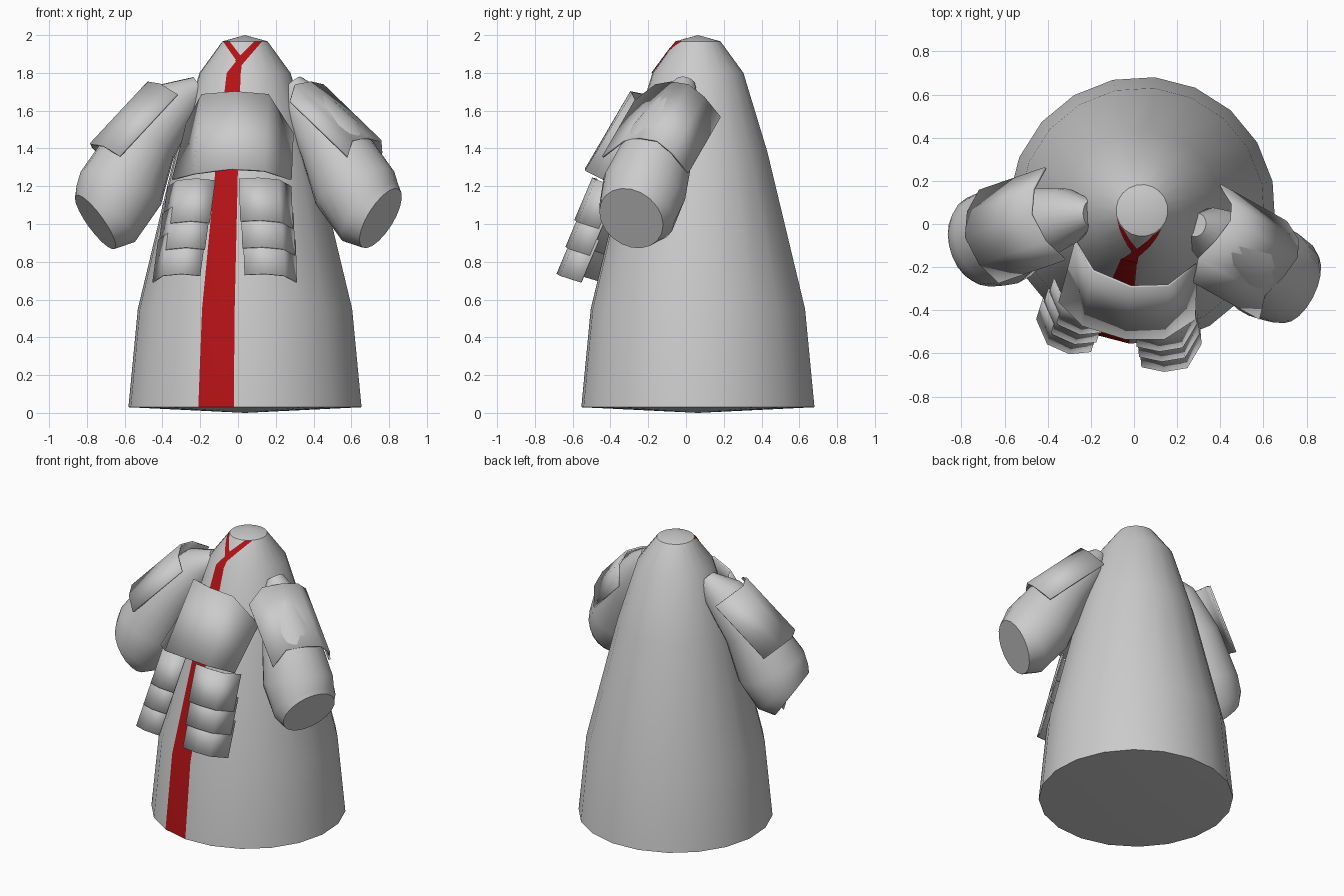
import bpy, bmesh, math
from mathutils import Vector
from mathutils.bvhtree import BVHTree

if "Cube" in bpy.data.objects:
    bpy.data.objects.remove(bpy.data.objects["Cube"])

CX, CY, N = 0.037, 0.063, 20

red = bpy.data.materials.new("red_trim")
red.diffuse_color = (0.45, 0.006, 0.008, 1)
red.use_nodes = True
red.node_tree.nodes["Principled BSDF"].inputs["Base Color"].default_value = red.diffuse_color
grey = bpy.data.materials.new("grey_cloth")
grey.diffuse_color = (0.8, 0.8, 0.8, 1)
grey.use_nodes = True
grey.node_tree.nodes["Principled BSDF"].inputs["Base Color"].default_value = grey.diffuse_color


def finish(name, bm, angle=40, thickness=0):
    bmesh.ops.recalc_face_normals(bm, faces=bm.faces[:])
    me = bpy.data.meshes.new(name)
    bm.to_mesh(me)
    bm.free()
    ob = bpy.data.objects.new(name, me)
    bpy.context.collection.objects.link(ob)
    if thickness:
        mod = ob.modifiers.new("thickness", 'SOLIDIFY')
        mod.thickness = thickness
        mod.offset = 0
    bpy.ops.object.select_all(action='DESELECT')
    ob.select_set(True)
    bpy.context.view_layer.objects.active = ob
    bpy.ops.object.shade_smooth_by_angle(angle=math.radians(angle))
    return ob


def bridge(bm, a, b, closed=True):
    """Quads between two rows of vertices."""
    n = len(a)
    return [bm.faces.new((a[i], a[(i + 1) % n], b[(i + 1) % n], b[i]))
            for i in range(n if closed else n - 1)]


# Robe: lathed cone with shallow pointed caps and one red facet column in front
bm = bmesh.new()
start = math.radians(-113.5)
rings = []
for z, r in [(0.03, 0.62), (0.55, 0.57), (1.38, 0.37), (1.8, 0.242), (1.967, 0.12)]:
    rings.append([bm.verts.new((CX + r * math.cos(start + k * math.tau / N),
                                CY + r * math.sin(start + k * math.tau / N), z))
                  for k in range(N)])
for i, (lo, hi) in enumerate(zip(rings, rings[1:])):
    faces = bridge(bm, lo, hi)
    if i < 3:
        faces[0].material_index = 1
for ring, z in ((rings[0], 0.0), (rings[-1], 2.0)):
    tip = bm.verts.new((CX, CY, z))
    for k in range(N):
        bm.faces.new((ring[k], ring[(k + 1) % N], tip))
bmesh.ops.recalc_face_normals(bm, faces=bm.faces[:])
tree = BVHTree.FromBMesh(bm)
robe = finish("robe", bm, 35)
robe.data.materials.append(grey)
robe.data.materials.append(red)

# Collar: Y-shaped red trim laid on the robe surface
bm = bmesh.new()
quads = [
    [(-.06, 1.797), (.015, 1.797), (.02, 1.84), (-.008, 1.862)],
    [(-.008, 1.862), (.013, 1.89), (-.045, 1.965), (-.08, 1.965)],
    [(-.015, 1.862), (.02, 1.84), (.128, 1.965), (.088, 1.965)],
]
S = 6
for q in quads:
    a, b, c, d = [Vector(p) for p in q]
    grid = []
    for j in range(S + 1):
        row = []
        for i in range(S + 1):
            p = a.lerp(b, i / S).lerp(d.lerp(c, i / S), j / S)
            hit = tree.ray_cast(Vector((p.x, -3, p.y)), Vector((0, 1, 0)))[0]
            row.append(bm.verts.new(hit + Vector((0, -0.004, 0.002))))
        grid.append(row)
    for lo, hi in zip(grid, grid[1:]):
        bridge(bm, lo, hi, False)
finish("collar_trim", bm).data.materials.append(red)


# Sleeves: tapered tubes with a slanted flat cuff
def sleeve(name, sections):
    bm = bmesh.new()
    loops = []
    for centre, normal, r in sections:
        c, n = Vector(centre), Vector(normal).normalized()
        u = n.cross(Vector((0, 1, 0))).normalized()
        v = n.cross(u)
        loops.append([bm.verts.new(c + r * (math.cos(t) * u + math.sin(t) * v))
                      for t in (k * math.tau / N for k in range(N))])
    for lo, hi in zip(loops, loops[1:]):
        bridge(bm, lo, hi)
    bm.faces.new(loops[0])
    bm.faces.new(loops[-1])
    finish(name, bm, 42)


sleeve("left_sleeve", [
    ((-.20, .05, 1.73), (-.8, 0, -.6), .06),
    ((-.31, .035, 1.66), (-.6, -.1, -.8), .13),
    ((-.49, -.01, 1.45), (-.55, -.15, -.8), .18),
    ((-.62, -.06, 1.19), (-.38, -.2, -.92), .23),
    ((-.70, -.08, 1.055), (-.68, -.2, -.7), .215),
    ((-.755, -.10, 1.01), (-.8, -.25, -.58), .175)])
sleeve("right_sleeve", [
    ((.29, -.005, 1.745), (.6, -.2, -.75), .055),
    ((.35, -.04, 1.64), (.55, -.25, -.8), .12),
    ((.49, -.13, 1.44), (.55, -.3, -.8), .18),
    ((.62, -.22, 1.19), (.38, -.3, -.9), .225),
    ((.70, -.26, 1.06), (.66, -.35, -.66), .21),
    ((.755, -.29, 1.03), (.8, -.38, -.5), .182)])


# Plates: a curved edge swept to a second edge, with thin walls
def plate(name, upper, lower=None, delta=None, thickness=0.012):
    bm = bmesh.new()
    if lower is None:
        lower = [Vector(p) + Vector(delta) for p in upper]
    bridge(bm, [bm.verts.new(p) for p in upper],
           [bm.verts.new(p) for p in lower], False)
    return finish(name, bm, 50, thickness)


# Shoulder guards
plate("left_shoulder_guard",
      [(-.41, .26, 1.67), (-.465, .16, 1.73), (-.475, .045, 1.75),
       (-.41, -.08, 1.74), (-.32, -.165, 1.685)], delta=(-.305, -.105, -.327))
plate("right_shoulder_guard",
      [(.275, -.27, 1.65), (.30, -.16, 1.735), (.385, -.075, 1.75),
       (.45, .015, 1.735), (.455, .095, 1.67), (.40, .18, 1.565)],
      delta=(.305, -.17, -.295))

# Chest plate
plate("chest_plate",
      [(-.27, -.08, 1.53), (-.19, -.215, 1.685), (-.015, -.29, 1.70),
       (.16, -.285, 1.685), (.29, -.185, 1.48)],
      [(-.345, -.36, 1.235), (-.235, -.47, 1.265), (-.04, -.53, 1.29),
       (.14, -.53, 1.28), (.28, -.44, 1.235)])

# Hip plates: three overlapping rows on each side of the red strip
panels = {
    "left": ([(-.45, -.44, .69), (-.40, -.555, .725), (-.30, -.60, .735), (-.20, -.59, .725)],
             (.025, .045, .14), (.03, .095, .225)),
    "right": ([(.035, -.66, .73), (.14, -.682, .735), (.245, -.665, .725), (.31, -.555, .69)],
              (-.011, .047, .142), (-.008, .095, .225)),
}
for side, (edge, step, rise) in panels.items():
    for row in range(3):
        bottom = [Vector(p) + row * Vector(step) for p in edge]
        top = [p + Vector(rise) for p in bottom]
        plate(f"{side}_hip_plate_{3 - row}", top, bottom, thickness=0.008)
